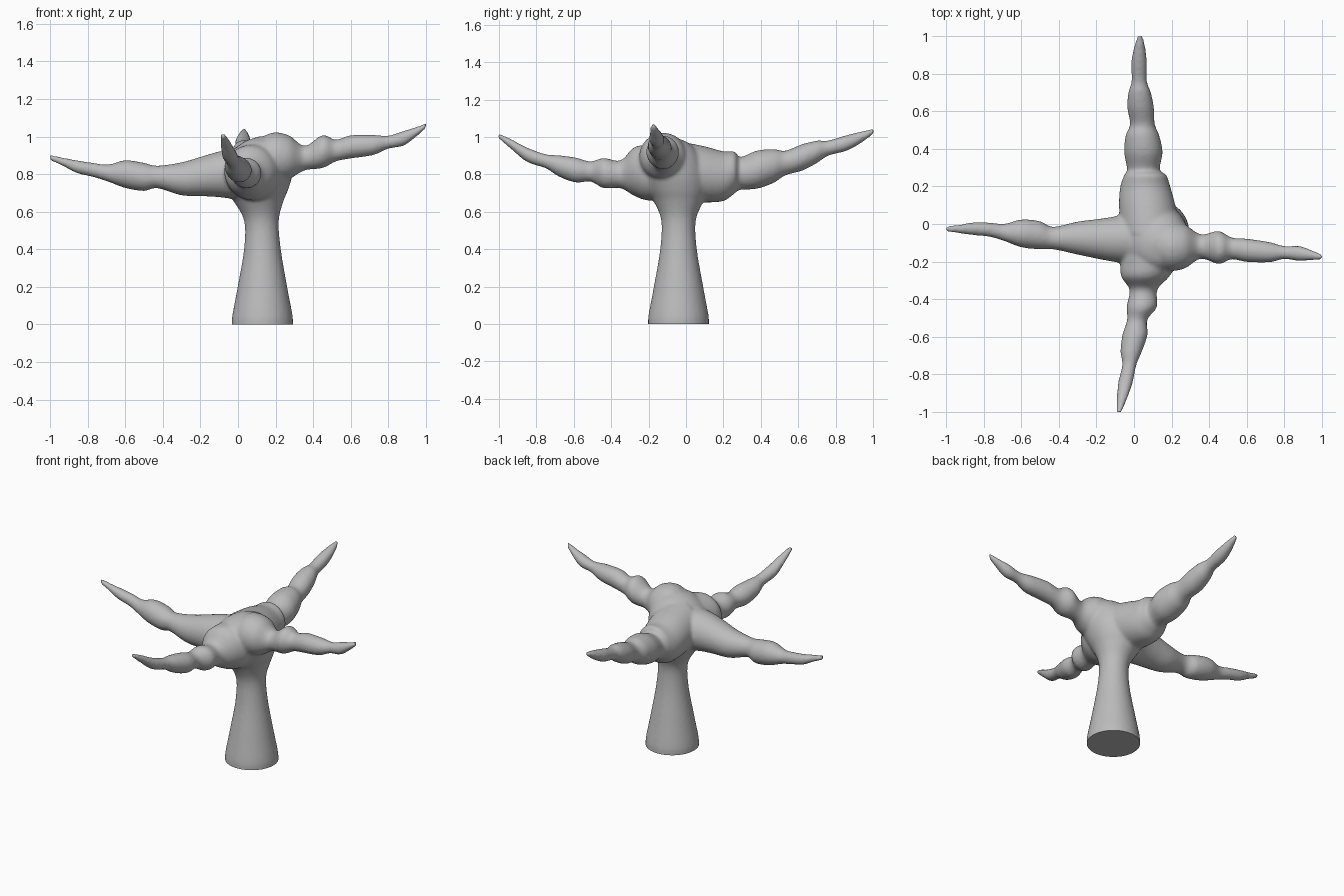
import bpy
import bmesh
import math
from mathutils import Vector

cube = bpy.data.objects.get("Cube")
if cube:
    bpy.data.objects.remove(cube, do_unlink=True)

SIDES = 32
STEPS = 5
X, Y, Z = Vector((1, 0, 0)), Vector((0, 1, 0)), Vector((0, 0, 1))


def interpolate(sections):
    """Pass a smooth curve through the (along, side, other, radius) sections."""
    pts = [Vector(s) for s in sections]
    ends = [pts[0]] + pts + [pts[-1]]
    result = []
    for a, b, c, d in zip(ends, ends[1:], ends[2:], ends[3:]):
        for i in range(STEPS):
            t = i / STEPS
            result.append(b + (c - a) * t / 2
                          + (a - b * 2.5 + c * 2 - d / 2) * t * t
                          + (b * 1.5 - a / 2 - c * 1.5 + d / 2) * t ** 3)
    return result + [pts[-1]]


def loft(bm, sections, axis, u, v):
    """Closed tube of round rings stacked along one axis."""
    rings = []
    for along, side, other, radius in interpolate(sections):
        centre = axis * along + u * side + v * other
        ring = []
        for k in range(SIDES):
            angle = math.tau * k / SIDES
            offset = u * math.cos(angle) + v * math.sin(angle)
            ring.append(bm.verts.new(centre + offset * max(radius, 0.01)))
        rings.append(ring)
    for low, high in zip(rings, rings[1:]):
        for k in range(SIDES):
            n = (k + 1) % SIDES
            bm.faces.new((low[k], low[n], high[n], high[k]))
    bm.faces.new(rings[0][::-1])
    bm.faces.new(rings[-1])


# Trunk flaring into the crown: height, x, y, radius
trunk = [
    (-0.06, .13, -.04, .163), (0, .13, -.04, .163), (.05, .13, -.04, .16),
    (.2, .13, -.04, .132), (.4, .13, -.04, .098), (.55, .125, -.04, .092),
    (.65, .11, -.04, .13), (.72, .1, -.05, .168), (.8, .1, -.07, .19),
    (.9, .12, -.09, .17), (.97, .14, -.1, .11), (1.0, .14, -.1, .03),
]

# Arms: distance, sideways position, height, radius
left_arm = [
    (.08, -.1, .85, .12), (.18, -.12, .89, .13), (.27, -.12, .89, .117),
    (.355, -.12, .885, .065), (.45, -.125, .92, .088), (.52, -.13, .925, .058),
    (.6, -.14, .945, .062), (.72, -.15, .955, .054), (.8, -.152, .97, .035),
    (.88, -.157, .99, .04), (.94, -.165, 1.02, .028), (1.0, -.175, 1.057, .015),
]
right_arm = [
    (-.08, -.07, .8, .15), (.08, -.08, .8, .125), (.18, -.08, .79, .108),
    (.3, -.075, .775, .088), (.43, -.075, .785, .06), (.5, -.06, .785, .075),
    (.6, -.05, .8, .074), (.69, -.045, .805, .046), (.77, -.03, .822, .038),
    (.86, -.025, .84, .034), (.93, -.027, .865, .023), (1.0, -.025, .888, .015),
]
back_arm = [
    (-.05, .09, .82, .16), (.1, .07, .8, .15), (.2, .06, .79, .133),
    (.26, .06, .81, .112), (.29, .05, .805, .087), (.38, .05, .825, .102),
    (.47, .045, .845, .09), (.53, .045, .86, .066), (.62, .035, .89, .071),
    (.7, .03, .92, .06), (.76, .028, .94, .041), (.86, .027, .968, .042),
    (.94, .03, 1.0, .03), (1.005, .033, 1.032, .013),
]
front_arm = [
    (.05, .1, .82, .15), (.2, .08, .81, .15), (.28, .06, .815, .128),
    (.35, .05, .8, .074), (.44, .042, .807, .081), (.51, .017, .815, .054),
    (.59, .005, .823, .067), (.68, -.015, .845, .057), (.75, -.025, .87, .038),
    (.85, -.047, .905, .039), (.94, -.066, .965, .026), (1.005, -.08, 1.008, .014),
]

bm = bmesh.new()
loft(bm, trunk, Z, X, Y)
loft(bm, left_arm, X, Y, Z)
loft(bm, right_arm, -X, Y, Z)
loft(bm, back_arm, Y, X, Z)
loft(bm, front_arm, -Y, X, Z)
bmesh.ops.recalc_face_normals(bm, faces=bm.faces)
mesh = bpy.data.meshes.new("branching_body")
bm.to_mesh(mesh)
bm.free()
body = bpy.data.objects.new("branching_body", mesh)
bpy.context.collection.objects.link(body)

# Fuse the tubes into one skin and soften the joints
remesh = body.modifiers.new("fuse", 'REMESH')
remesh.mode = 'VOXEL'
remesh.voxel_size = 0.01
soften = body.modifiers.new("soften", 'SMOOTH')
soften.factor = 0.5
soften.iterations = 7
bpy.ops.object.select_all(action='DESELECT')
body.select_set(True)
bpy.context.view_layer.objects.active = body
for name in ("fuse", "soften"):
    bpy.ops.object.modifier_apply(modifier=name)

# Flat cut under the trunk
bm = bmesh.new()
bm.from_mesh(body.data)
bmesh.ops.bisect_plane(bm, geom=bm.verts[:] + bm.edges[:] + bm.faces[:],
                       plane_co=(0, 0, 0), plane_no=Z, clear_inner=True)
bmesh.ops.holes_fill(bm, edges=[e for e in bm.edges if e.is_boundary], sides=0)
bmesh.ops.recalc_face_normals(bm, faces=bm.faces)
bm.to_mesh(body.data)
bm.free()
bpy.ops.object.shade_smooth_by_angle(angle=math.radians(60))

# Single plain grey
grey = bpy.data.materials.new("plain_grey")
grey.use_nodes = True
colour = (0.5, 0.5, 0.5, 1)
grey.diffuse_color = colour
grey.node_tree.nodes["Principled BSDF"].inputs["Base Color"].default_value = colour
body.data.materials.clear()
body.data.materials.append(grey)
